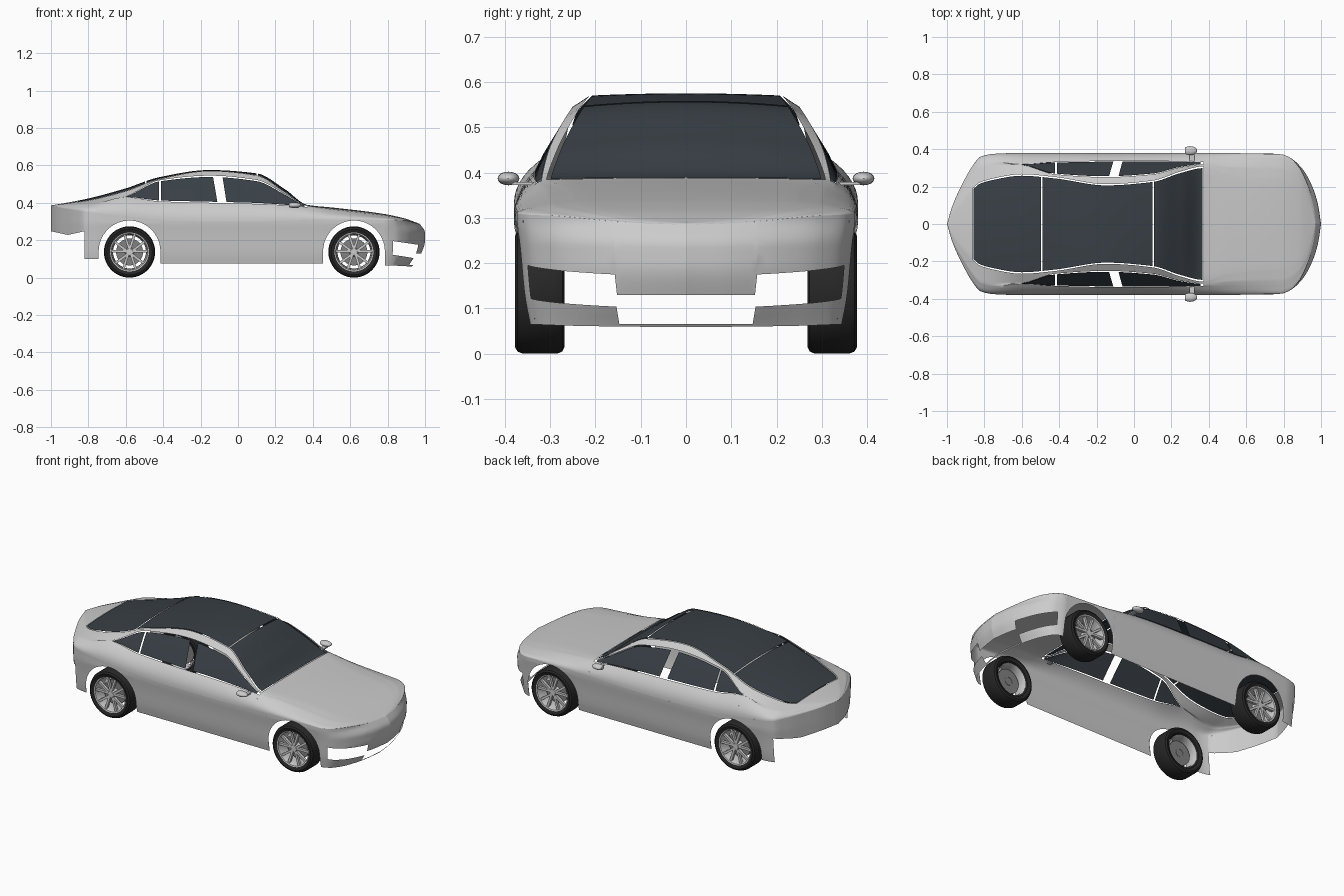
import bpy, bmesh
from math import pi, sin, cos, sqrt, radians
from mathutils import Matrix, Vector

if "Cube" in bpy.data.objects:
    bpy.data.objects.remove(bpy.data.objects["Cube"])


def material(name, rgb):
    m = bpy.data.materials.new(name)
    m.diffuse_color = (*rgb, 1)
    m.use_nodes = True
    m.node_tree.nodes["Principled BSDF"].inputs["Base Color"].default_value = m.diffuse_color
    return m


GLASS = material("dark_glass", (0.04, 0.05, 0.06))
RUBBER = material("rubber", (0.02, 0.02, 0.02))
METAL = material("dark_metal", (0.22, 0.22, 0.22))


def lin(a, b, n):
    return [a + (b - a) * i / n for i in range(n + 1)]


def curve(points):
    """Smooth curve through (x, value) points that never overshoots."""
    pts = sorted(points)
    n = len(pts)
    d = [(pts[i + 1][1] - pts[i][1]) / (pts[i + 1][0] - pts[i][0]) for i in range(n - 1)]
    mid = [2 * a * b / (a + b) if a * b > 0 else 0 for a, b in zip(d, d[1:])]
    t = [d[0]] + mid + [d[-1]]

    def f(x):
        x = min(max(x, pts[0][0]), pts[-1][0])
        i = 0
        while i < n - 2 and x > pts[i + 1][0]:
            i += 1
        h = pts[i + 1][0] - pts[i][0]
        s = (x - pts[i][0]) / h
        return ((1 + 2 * s) * (1 - s) ** 2 * pts[i][1] + s * (1 - s) ** 2 * h * t[i]
                + s * s * (3 - 2 * s) * pts[i + 1][1] + s * s * (s - 1) * h * t[i + 1])
    return f


def finish(name, bm, mat=None, angle=35):
    """Turn half-side geometry into a mirrored, smooth-shaded object."""
    me = bpy.data.meshes.new(name)
    bm.to_mesh(me)
    bm.free()
    me.shade_smooth()
    me.set_sharp_from_angle(angle=radians(angle))
    ob = bpy.data.objects.new(name, me)
    bpy.context.collection.objects.link(ob)
    if mat:
        me.materials.append(mat)
    mod = ob.modifiers.new("mirror", 'MIRROR')
    mod.use_axis = (False, True, False)
    mod.merge_threshold = 0.0003
    return ob


def patch(name, fn, us, vs, mat=None, recalc=False):
    bm = bmesh.new()
    g = [[bm.verts.new(fn(u, v)) for v in vs] for u in us]
    for i in range(len(us) - 1):
        for j in range(len(vs) - 1):
            bm.faces.new((g[i][j], g[i][j + 1], g[i + 1][j + 1], g[i + 1][j]))
    bmesh.ops.remove_doubles(bm, verts=bm.verts, dist=1e-5)
    if recalc:
        bmesh.ops.recalc_face_normals(bm, faces=bm.faces)
    return finish(name, bm, mat)


# Plan outline (half width), side tuck-under and nose rake
width = curve([(1, 0), (.985, .1), (.955, .2), (.9, .3), (.84, .355), (.78, .373), (.37, .38),
               (-.6, .38), (-.75, .375), (-.82, .36), (-.87, .3), (-.925, .2), (-.97, .1), (-1, 0)])
tuck = curve([(.06, .92), (.13, .955), (.23, .98), (.29, 1)])
rake = curve([(.06, .07), (.13, .02), (.2, 0), (.24, 0), (.29, .03)])

# Key sections: x, shoulder z, then (width fraction, z) of belt, window top, roof edge; centre z
SECTIONS = [
    (1, .285, .9, .285, .8, .286, .65, .287, .288),
    (.9, .305, .9, .311, .8, .315, .65, .317, .318),
    (.7, .31, .9, .332, .8, .342, .65, .348, .352),
    (.5, .31, .89, .352, .81, .365, .7, .37, .375),
    (.37, .31, .87, .376, .84, .382, .81, .385, .389),
    (.25, .305, .88, .387, .80, .447, .74, .458, .473),
    (.1, .30, .885, .394, .70, .522, .61, .546, .557),
    (-.15, .30, .885, .40, .66, .545, .56, .570, .575),
    (-.42, .31, .87, .408, .70, .52, .66, .527, .537),
    (-.6, .33, .84, .430, .83, .434, .70, .462, .477),
    (-.8, .35, .9, .387, .85, .395, .63, .412, .423),
    (-.9, .365, .9, .38, .85, .386, .6, .398, .403),
    (-1, .384, .9, .385, .85, .385, .6, .386, .386)]
sec = [curve([(r[0], r[k]) for r in SECTIONS]) for k in range(1, 9)]


def rake_x(x, z):
    return x - rake(z) * min(1, max(0, (x - .8) / .2))


def upper(x, v):
    """Upper skin: v = 0 shoulder, 1 belt, 2 window top, 3 roof edge, 4 centre."""
    w = width(x)
    zs, fb, zb, fr, zr, fe, ze, zc = [c(x) for c in sec]
    if v <= 1:      # rounded shoulder
        a, b, c = (1 - v) ** 2, 2 * v * (1 - v), v * v
        y, z = w * (a + b + c * fb), a * zs + b * (zs + .55 * (zb - zs)) + c * zb
    elif v <= 2:
        s = v - 1
        y, z = w * (fb + (fr - fb) * s), zb + (zr - zb) * s
        y += .02 * s * (1 - s) * w
    elif v <= 3:
        s = v - 2
        y, z = w * (fr + (fe - fr) * s), zr + (ze - zr) * s
    else:
        s = 4 - v
        y, z = w * fe * s, zc - (zc - ze) * s * s
    return Vector((rake_x(x, z), y, z))


def lower(zlo, zhi=None):
    """Lower skin between two height functions; the top defaults to the shoulder."""
    zhi = zhi or sec[0]

    def fn(x, v):
        z = zlo(x) + (zhi(x) - zlo(x)) * v
        return Vector((rake_x(x, z), width(x) * tuck(z), z))
    return fn


# Body sides with wheel arches
AXLES, ARCH, HUB = (-.58, .62), .165, .14


def side_bottom(x):
    for a in AXLES:
        if abs(x - a) < ARCH:
            return HUB + sqrt(ARCH ** 2 - (x - a) ** 2)
    return .10 if x < -.7 else .065 if x > .7 else .075


cols = lin(-.82, .83, 150)
for a in AXLES:
    cols += [a + s * (ARCH + e) for s in (-1, 1) for e in (-.012, -.006, -.002, -.0001, .0001)]
patch("body_side", lower(side_bottom), sorted(cols), lin(0, 1, 14))

# Tail, nose and front lip
tip = [.9695 + .0305 * sin(t) for t in lin(0, pi / 2, 12)]
corner = lin(.83, .9685, 22)
patch("rear_fascia", lower(lambda x: .228 + .02 * abs(x + .91) / .09), lin(-1, -.82, 24), lin(0, 1, 8))
patch("nose", lower(lambda x: .13 if x > .969 else .195 - .02 * max(0, x - .83) / .139),
      corner + tip, lin(0, 1, 12))
patch("front_lip", lower(lambda x: .065 - .006 * max(0, x - .83) / .17,
                         lambda x: .066 if x > .969 else .122 - .018 * (x - .83) / .139),
      corner + tip, lin(0, 1, 5))

# Hood, shoulders, pillars and deck
patch("hood", upper, [.372 + .628 * sin(t) for t in lin(0, pi / 2, 40)], lin(0, 4, 28))
patch("shoulder", upper, lin(-.6, .372, 60), lin(0, 1, 8))
patch("roof_rail", upper, lin(-.6, .372, 60), lin(2, 3, 4))
patch("rear_quarter", upper, lin(-.86, -.6, 18), lin(0, 3, 21))
patch("rear_deck", upper, lin(-1, -.86, 18), lin(0, 4, 28))


# Glass panels; side panes lean back with the pillar
def pane(x, v):
    lean = -.03 * (v - 1.5) if -.2 < x < .1 else 0
    return upper(x + lean * max(0, 1 - abs(x + .1) / .12), v)


for name, a, b in (("quarter_window", -.595, -.422), ("rear_window", -.412, -.122),
                   ("front_window", -.072, .355)):
    patch(name, pane, lin(a, b, 24), lin(1.04, 1.95, 8), GLASS)
for name, a, b in (("rear_glass", -.857, -.497), ("roof_glass", -.49, .098),
                   ("windshield", .106, .367)):
    patch(name, upper, lin(a, b, 24), lin(3.03, 4, 10), GLASS)


# Wheels
def lathe(name, profile, x, mat=None):
    def fn(a, k):
        r, y = profile[k]
        return Vector((x + r * cos(a), y, HUB + r * sin(a) - .003))
    patch(name, fn, lin(0, 2 * pi, 48), range(len(profile)), mat, True)


TYRE = [(.103, .275), (.122, .268), (.132, .273), (.137, .285), (.137, .36), (.132, .372),
        (.122, .378), (.103, .371), (.1, .36), (.1, .285), (.103, .275)]
RIM = [(.104, .372), (.098, .37), (.094, .355), (.088, .3), (.095, .28)]
for end, x in zip(("rear", "front"), AXLES):
    lathe(end + "_tyre", TYRE, x, RUBBER)
    lathe(end + "_rim", RIM, x)
    lathe(end + "_hub", [(0, .366), (.018, .365), (.024, .355), (.024, .31)], x)
    lathe(end + "_brake_disc", [(0, .325), (.072, .325), (.072, .312), (0, .312)], x, METAL)
    bm = bmesh.new()
    for k in range(5):
        for s in (-1, 1):   # splayed spoke pairs
            mat = (Matrix.Translation((x, .356, HUB - .003)) @ Matrix.Rotation(2 * pi * k / 5 + s * .2, 4, 'Y')
                   @ Matrix.Translation((s * .003, 0, .057)) @ Matrix.Rotation(s * .12, 4, 'Y')
                   @ Matrix.Diagonal((.013, .016, .082, 1)))
            bmesh.ops.create_cube(bm, size=1, matrix=mat)
    finish(end + "_spokes", bm)

# Door mirrors
bm = bmesh.new()
bmesh.ops.create_uvsphere(bm, u_segments=20, v_segments=12, radius=1,
                          matrix=Matrix.Translation((.3, .392, .387)) @ Matrix.Diagonal((.038, .024, .015, 1)))
for v in bm.verts:      # flat rear face for the mirror glass
    v.co.x = max(v.co.x, .272)
bmesh.ops.create_cube(bm, size=1, matrix=Matrix.Translation((.31, .355, .376)) @ Matrix.Diagonal((.025, .06, .007, 1)))
finish("door_mirror", bm)
